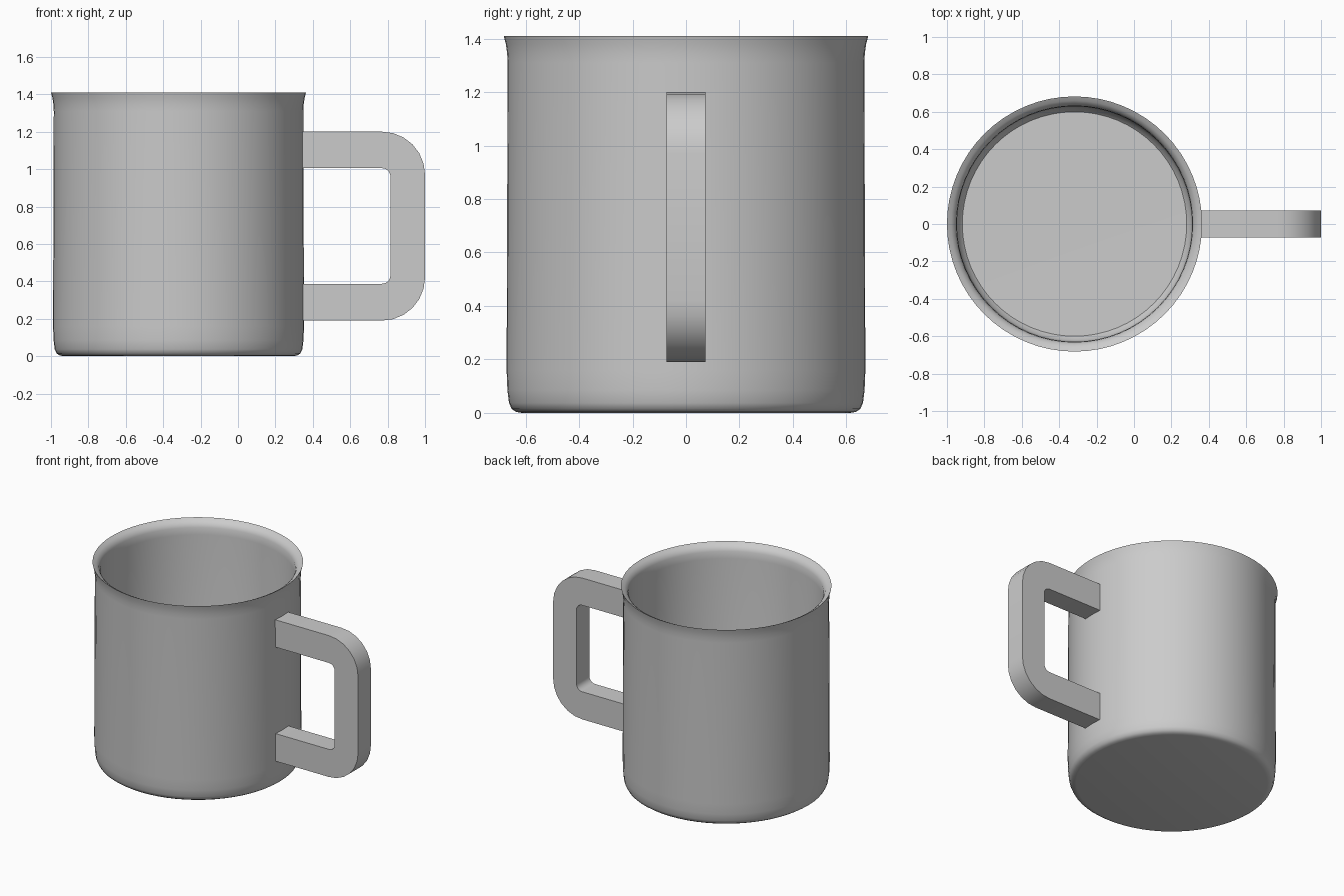
import bpy, bmesh, math
from mathutils import Matrix

cube = bpy.data.objects.get("Cube")
if cube:
    bpy.data.objects.remove(cube, do_unlink=True)

CENTRE_X = -0.318
SEGMENTS = 64

grey = bpy.data.materials.new("plain grey")
grey.use_nodes = True
grey.diffuse_color = (0.6, 0.6, 0.6, 1)
grey.node_tree.nodes["Principled BSDF"].inputs["Base Color"].default_value = (0.6, 0.6, 0.6, 1)


def finish(bm, name, angle):
    bmesh.ops.recalc_face_normals(bm, faces=bm.faces)
    mesh = bpy.data.meshes.new(name)
    bm.to_mesh(mesh)
    bm.free()
    mesh.materials.append(grey)
    obj = bpy.data.objects.new(name, mesh)
    bpy.context.collection.objects.link(obj)
    bpy.ops.object.select_all(action='DESELECT')
    obj.select_set(True)
    bpy.context.view_layer.objects.active = obj
    bpy.ops.object.shade_smooth_by_angle(angle=math.radians(angle))
    return obj


def arc(cx, cz, r, start, end, steps):
    angles = [math.radians(start + (end - start) * i / steps) for i in range(steps + 1)]
    return [(cx + r * math.cos(a), cz + r * math.sin(a)) for a in angles]


# Cup: one closed profile (radius, height) from base centre, over the rim, to inner floor
profile = [(0, 0), (0.615, 0), (0.636, 0.004), (0.652, 0.015), (0.662, 0.037),
           (0.668, 0.085), (0.671, 0.16), (0.667, 1.31), (0.669, 1.345),
           (0.674, 1.38), (0.682, 1.41),
           (0.659, 1.398), (0.642, 1.383), (0.632, 1.36),
           (0.629, 1.31), (0.629, 0.13), (0.622, 0.085), (0.6, 0.06), (0, 0.055)]
bm = bmesh.new()
verts = [bm.verts.new((r, 0, z)) for r, z in profile]
edges = [bm.edges.new(pair) for pair in zip(verts, verts[1:])]
bmesh.ops.spin(bm, geom=verts + edges, cent=(0, 0, 0), axis=(0, 0, 1),
               angle=math.tau, steps=SEGMENTS, use_duplicate=False)
bmesh.ops.remove_doubles(bm, verts=bm.verts, dist=0.0005)
bmesh.ops.transform(bm, matrix=Matrix.Translation((CENTRE_X, 0, 0)), verts=bm.verts)
finish(bm, "cup", 35)

# Handle: flat D-shaped strap, rounded outside and slightly chamfered inside
ROOT = 0.335
outer = [(ROOT, 0.19)] + arc(0.77, 0.42, 0.23, -90, 0, 6) + arc(0.77, 0.97, 0.23, 0, 90, 6) + [(ROOT, 1.2)]
inner = [(ROOT, 0.387)] + arc(0.77, 0.432, 0.045, -90, 0, 6) + arc(0.77, 0.96, 0.045, 0, 90, 6) + [(ROOT, 1.005)]
bm = bmesh.new()
rows = [[bm.verts.new((x, -0.0725, z)) for x, z in line] for line in (outer, inner)]
for i in range(len(outer) - 1):
    bm.faces.new((rows[0][i], rows[0][i + 1], rows[1][i + 1], rows[1][i]))
side = bmesh.ops.extrude_face_region(bm, geom=list(bm.faces))["geom"]
bmesh.ops.translate(bm, vec=(0, 0.145, 0),
                    verts=[v for v in side if isinstance(v, bmesh.types.BMVert)])
finish(bm, "handle", 35)
